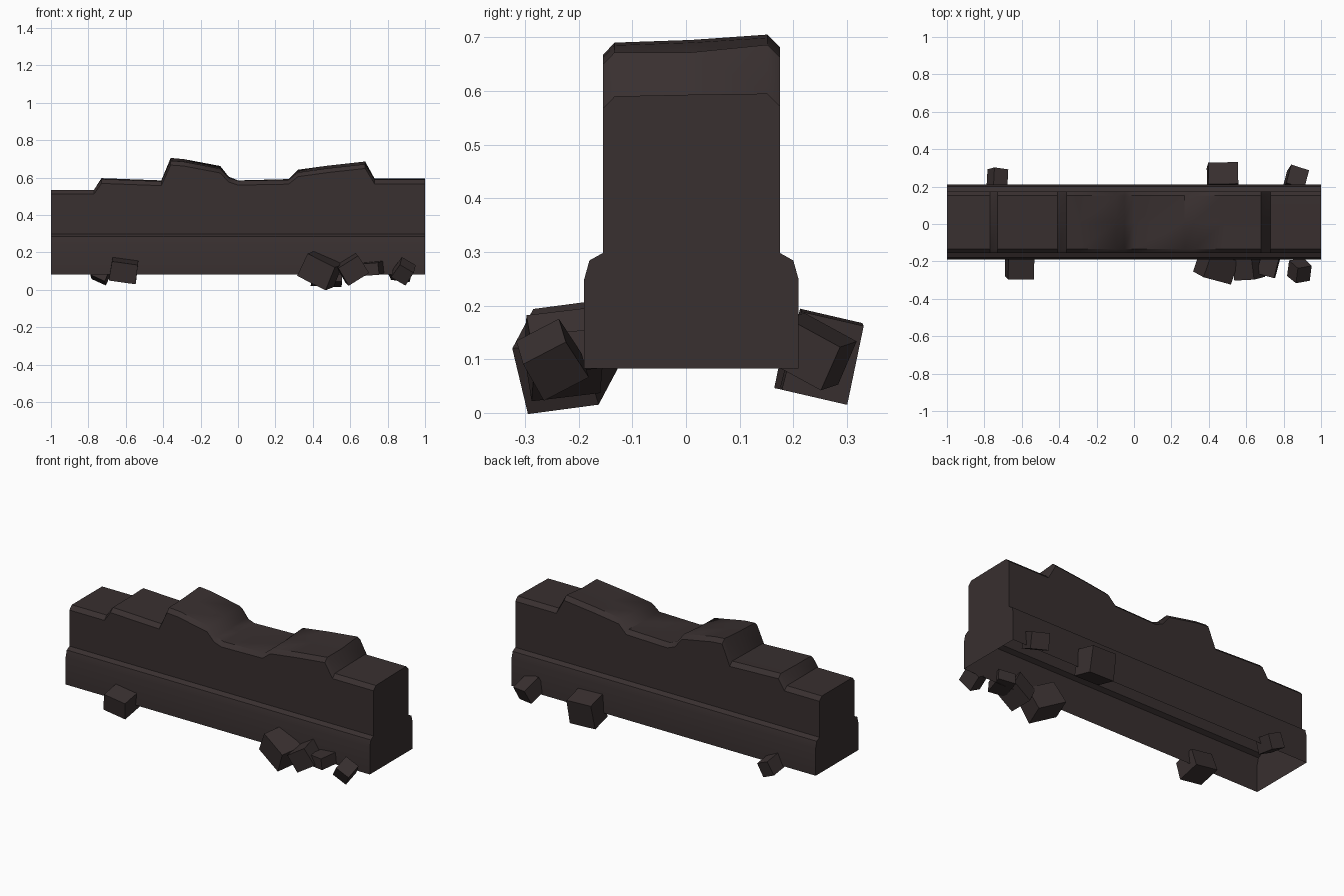
import bpy, bmesh, math

if "Cube" in bpy.data.objects:
    bpy.data.objects.remove(bpy.data.objects["Cube"])

stone = bpy.data.materials.new("dark_brown_stone")
stone.diffuse_color = (0.040, 0.029, 0.029, 1)
stone.use_nodes = True
stone.node_tree.nodes["Principled BSDF"].inputs["Base Color"].default_value = stone.diffuse_color


def add_object(name, bm):
    me = bpy.data.meshes.new(name)
    bmesh.ops.recalc_face_normals(bm, faces=bm.faces)
    bm.to_mesh(me)
    bm.free()
    me.materials.append(stone)
    ob = bpy.data.objects.new(name, me)
    bpy.context.collection.objects.link(ob)
    return ob


# Broken top edge along the wall: x, height at front, middle, back
crest = [(-1, .535, .535, .535), (-.77, .535, .535, .535), (-.73, .592, .593, .597),
         (-.41, .58, .582, .585), (-.36, .69, .695, .705), (-.29, .685, .69, .699),
         (-.095, .648, .65, .662), (-.05, .60, .60, .605), (0, .583, .583, .585),
         (.27, .588, .588, .592), (.32, .628, .63, .642), (.48, .65, .652, .664),
         (.68, .672, .672, .686), (.73, .59, .593, .595), (1, .59, .593, .595)]


# Wall section: flared plinth, upright body, chamfered top, open underneath
def section(front, mid, back):
    return [(-.19, .083), (-.19, .248), (-.18, .284), (-.155, .298),
            (-.155, front - .023), (-.133, front), (.01, mid), (.152, back),
            (.175, back - .023), (.175, .298), (.2, .284), (.21, .248), (.21, .083)]


bm = bmesh.new()
rings = [[bm.verts.new((x, y, z)) for y, z in section(*h)] for x, *h in crest]
for a, b in zip(rings, rings[1:]):
    for i in range(len(a) - 1):
        bm.faces.new((a[i], a[i + 1], b[i + 1], b[i]))
bm.faces.new(rings[0])
bm.faces.new(rings[-1])
wall = add_object("ruined_wall", bm)
# outward normals (the shell is open below)
bpy.context.view_layer.objects.active = wall
wall.select_set(True)
bpy.ops.object.shade_smooth_by_angle(angle=math.radians(40))
wall.select_set(False)


# Fallen stones: centre, size, tilt in degrees
def rock(name, loc, size, rot):
    bm = bmesh.new()
    bmesh.ops.create_cube(bm, size=1)
    bmesh.ops.scale(bm, vec=size, verts=bm.verts)
    # slightly narrower top for a rough-hewn look
    for v in bm.verts:
        if v.co.z > 0:
            v.co.x *= .96
            v.co.y *= .95
    ob = add_object(name, bm)
    ob.location = loc
    ob.rotation_euler = [math.radians(r) for r in rot]


rocks = [((-.61, -.22, .105), (.145, .14, .105), (12, 8, 0)),
         ((.44, -.225, .105), (.175, .14, .135), (8, 26, -15)),
         ((.61, -.23, .11), (.13, .13, .11), (8, -32, 3)),
         ((.72, -.215, .115), (.1, .13, .065), (5, -4, -15)),
         ((.885, -.25, .1), (.09, .095, .09), (32, 30, 10)),
         ((-.73, .235, .09), (.085, .12, .085), (-12, 24, -8)),
         ((.475, .255, .105), (.165, .125, .15), (-13, 2, 1)),
         ((.865, .235, .115), (.105, .12, .09), (-28, 6, -18))]
for i, r in enumerate(rocks):
    rock(f"fallen_stone_{i + 1}", *r)
